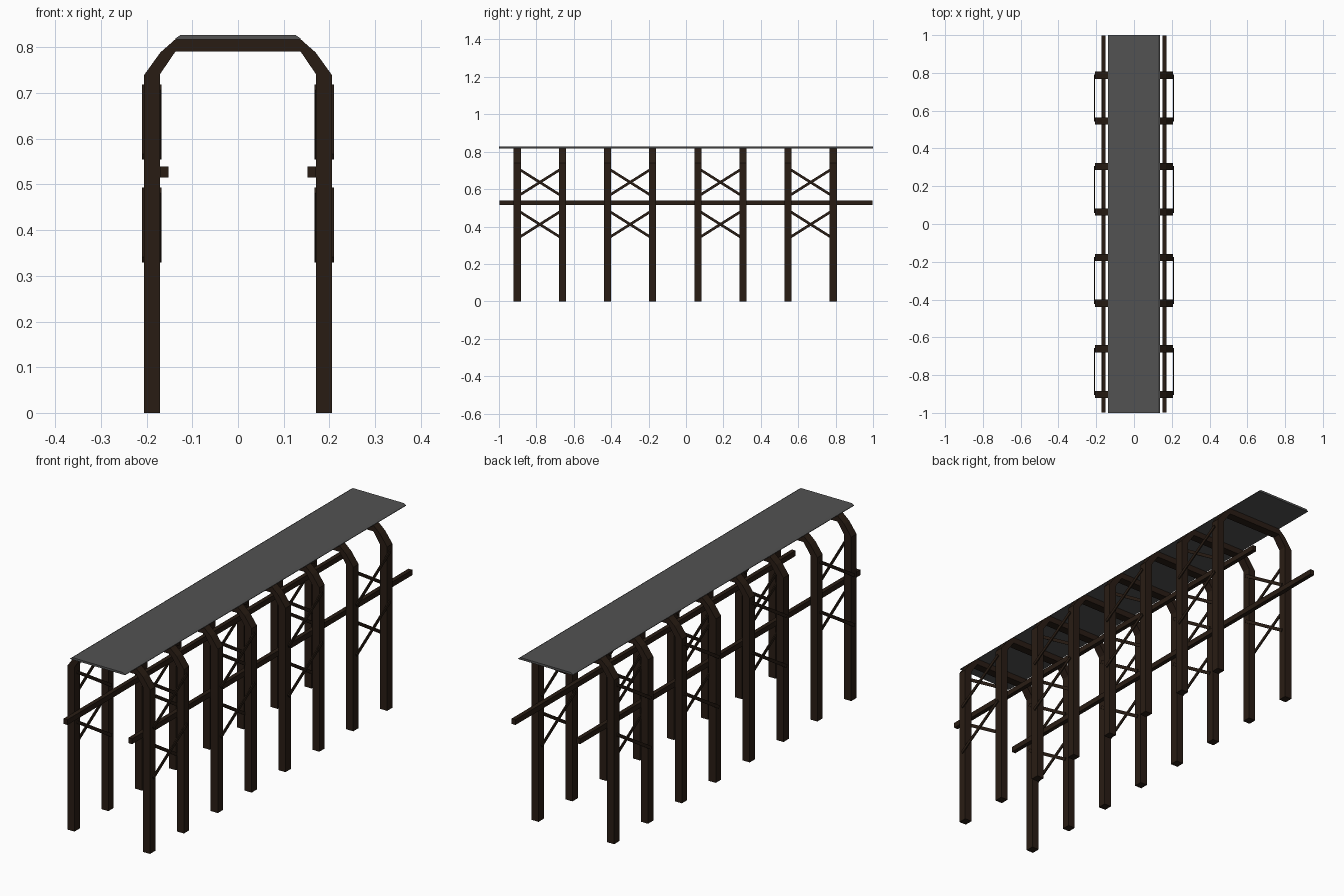
import bpy, bmesh
from math import atan2, hypot
from mathutils import Matrix, Vector

if "Cube" in bpy.data.objects:
    bpy.data.objects.remove(bpy.data.objects["Cube"])


def material(name, rgb):
    m = bpy.data.materials.new(name)
    m.diffuse_color = (*rgb, 1)
    m.use_nodes = True
    m.node_tree.nodes["Principled BSDF"].inputs["Base Color"].default_value = m.diffuse_color
    return m


WOOD = material("dark_timber", (0.022, 0.012, 0.007))
DECK = material("dark_grey", (0.085, 0.085, 0.085))


def add_object(name, bm, mat):
    bmesh.ops.recalc_face_normals(bm, faces=bm.faces)
    me = bpy.data.meshes.new(name)
    bm.to_mesh(me)
    bm.free()
    me.materials.append(mat)
    ob = bpy.data.objects.new(name, me)
    bpy.context.collection.objects.link(ob)
    return ob


def extrude_y(name, profile, y0, y1, mat):
    """Closed x/z profile extruded along y."""
    bm = bmesh.new()
    face = bm.faces.new([bm.verts.new((x, y0, z)) for x, z in profile])
    geom = bmesh.ops.extrude_face_region(bm, geom=[face])["geom"]
    moved = [v for v in geom if isinstance(v, bmesh.types.BMVert)]
    bmesh.ops.translate(bm, verts=moved, vec=(0, y1 - y0, 0))
    return add_object(name, bm, mat)


def strip(name, x, a, b, thick, width):
    """Flat timber strip between two (y, z) points."""
    dy, dz = b[0] - a[0], b[1] - a[1]
    mid = Vector((x, (a[0] + b[0]) / 2, (a[1] + b[1]) / 2))
    mat = (Matrix.Translation(mid) @ Matrix.Rotation(atan2(dz, dy), 4, 'X')
           @ Matrix.Diagonal((thick, hypot(dy, dz), width, 1)))
    bm = bmesh.new()
    bmesh.ops.create_cube(bm, size=1, matrix=mat)
    return add_object(name, bm, WOOD)


# Bent frames: two posts, chamfered shoulders and a cross beam
outer = [(0.206, 0), (0.206, 0.739), (0.170, 0.789), (0.137, 0.818)]
inner = [(0.137, 0.791), (0.171, 0.741), (0.171, 0)]
half = outer
profile = (half + [(-x, z) for x, z in reversed(outer)]
           + [(-x, z) for x, z in reversed(inner)] + inner)
frames_y = [-0.902 + i * 0.2413 for i in range(8)]
for i, y in enumerate(frames_y):
    extrude_y(f"frame_{i + 1}", profile, y - 0.019, y + 0.019, WOOD)

# Deck slab with bevelled long edges
extrude_y("deck", [(-0.137, 0.8175), (0.137, 0.8175), (0.137, 0.820),
                   (0.126, 0.827), (-0.126, 0.827), (-0.137, 0.820)],
          -1, 1, DECK)

for side, s in (("right", 1), ("left", -1)):
    # Long inner rails
    extrude_y(f"{side}_rail", [(s * 0.152, 0.515), (s * 0.171, 0.515),
                               (s * 0.171, 0.539), (s * 0.152, 0.539)],
              -0.998, 0.998, WOOD)
    # Crossed braces on each pair of frames, one strip per post face
    for p in range(0, 8, 2):
        y0, y1 = frames_y[p], frames_y[p + 1]
        for level, zc in (("lower", 0.4115), ("upper", 0.6365)):
            lo, hi = zc - 0.076, zc + 0.076
            n = f"{side}_{level}_brace_{p // 2 + 1}"
            strip(n + "_outer", s * 0.208, (y0, lo), (y1, hi), 0.005, 0.014)
            strip(n + "_inner", s * 0.1695, (y0, hi), (y1, lo), 0.005, 0.014)
